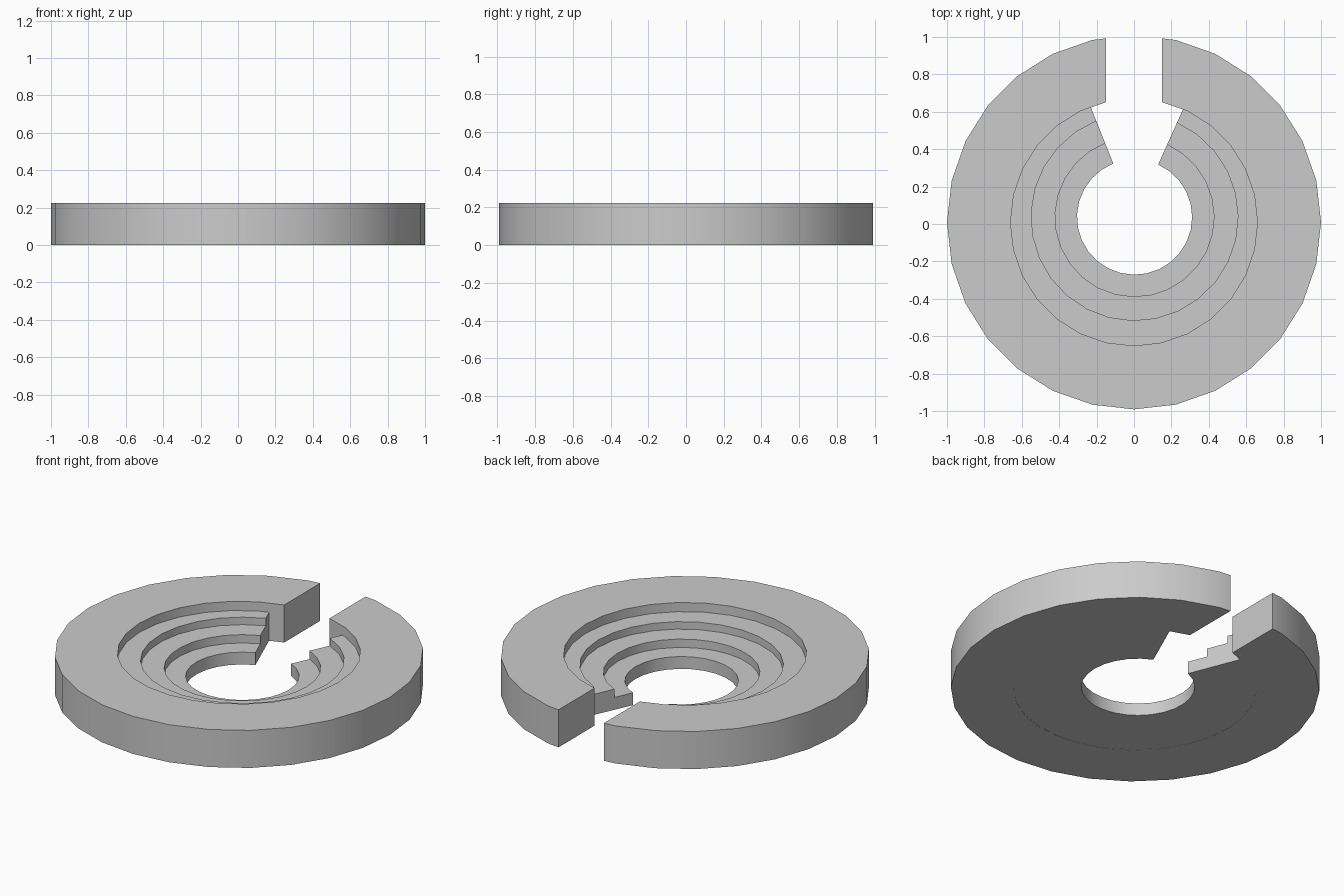
import bpy, bmesh
from math import cos, sin, radians

if "Cube" in bpy.data.objects:
    bpy.data.objects.remove(bpy.data.objects["Cube"])


def sweep(bm, profile, centre, start, end, steps):
    """Sweep a closed (radius, z) profile around a vertical axis, angles in degrees."""
    sections = []
    for i in range(steps + 1):
        a = radians(start + (end - start) * i / steps)
        sections.append([bm.verts.new((centre[0] + r * cos(a), centre[1] + r * sin(a), z))
                         for r, z in profile])
    n = len(profile)
    for s, t in zip(sections, sections[1:]):
        for j in range(n):
            k = (j + 1) % n
            bm.faces.new((s[j], s[k], t[k], t[j]))
    return sections


def finish(bm, name):
    bmesh.ops.recalc_face_normals(bm, faces=bm.faces[:])
    mesh = bpy.data.meshes.new(name)
    bm.to_mesh(mesh)
    bm.free()
    obj = bpy.data.objects.new(name, mesh)
    bpy.context.collection.objects.link(obj)
    bpy.ops.object.select_all(action='DESELECT')
    obj.select_set(True)
    bpy.context.view_layer.objects.active = obj
    bpy.ops.object.shade_smooth_by_angle(angle=radians(30))
    return obj


# Outer ring: 28-sided half, trimmed straight at the gap, then mirrored
bm = bmesh.new()
sweep(bm, [(0.66, 0), (1, 0), (1, 0.225), (0.66, 0.225)], (0, 0.009), 90, 270, 14)
back = [g for g in bm.faces if g.calc_center_median().y > 0]
edges = {e for f in back for e in f.edges}
verts = {v for f in back for v in f.verts}
cut = bmesh.ops.bisect_plane(bm, geom=list(verts) + list(edges) + back, dist=1e-5,
                             plane_co=(-0.15, 0, 0), plane_no=(1, 0, 0),
                             clear_outer=True)
rim = [g for g in cut['geom_cut'] if isinstance(g, bmesh.types.BMEdge)]
bmesh.ops.edgeloop_fill(bm, edges=rim)
ring = finish(bm, "outer_ring")
ring.modifiers.new("mirror", 'MIRROR').use_clip = True

# Inner terraces: one stepped profile with a wedge-shaped gap at the back
steps = [(0.308, 0.001), (0.308, 0.075), (0.425, 0.075), (0.425, 0.125),
         (0.553, 0.125), (0.553, 0.17), (0.70, 0.17), (0.70, 0.001)]
bm = bmesh.new()
ends = sweep(bm, steps, (0.003, 0.037), 90 + 21.7, 450 - 24.2, 24)
bm.faces.new(ends[0])
bm.faces.new(ends[-1])
finish(bm, "inner_terraces")
